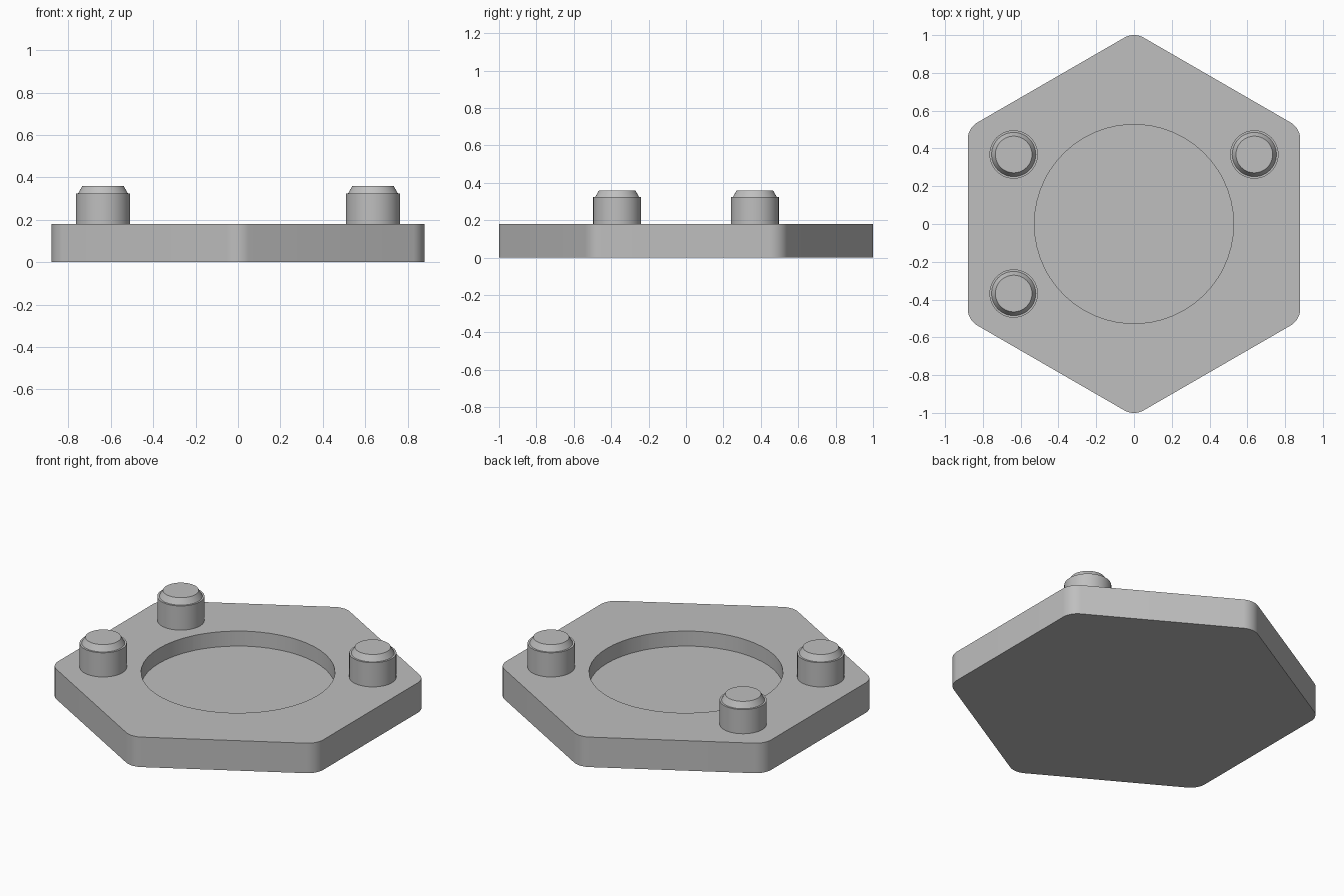
import bpy, bmesh, math

if "Cube" in bpy.data.objects:
    bpy.data.objects.remove(bpy.data.objects["Cube"])

grey = bpy.data.materials.new("light_grey")
grey.diffuse_color = (0.52, 0.52, 0.52, 1)
grey.use_nodes = True
grey.node_tree.nodes["Principled BSDF"].inputs["Base Color"].default_value = grey.diffuse_color


def finish(bm, name):
    bmesh.ops.recalc_face_normals(bm, faces=bm.faces)
    mesh = bpy.data.meshes.new(name)
    bm.to_mesh(mesh)
    bm.free()
    mesh.materials.append(grey)
    obj = bpy.data.objects.new(name, mesh)
    bpy.context.collection.objects.link(obj)
    bpy.ops.object.select_all(action='DESELECT')
    obj.select_set(True)
    bpy.context.view_layer.objects.active = obj
    return obj


def ring(bm, r, z, n, cx=0, cy=0):
    return [bm.verts.new((cx + r * math.cos(2 * math.pi * i / n),
                          cy + r * math.sin(2 * math.pi * i / n), z)) for i in range(n)]


def bridge(bm, a, b):
    n = len(a)
    for i in range(n):
        j = (i + 1) % n
        bm.faces.new((a[i], a[j], b[j], b[i]))


def lathe(name, profile, n, cx, cy):
    bm = bmesh.new()
    rings = [ring(bm, r, z, n, cx, cy) for r, z in profile]
    for a, b in zip(rings, rings[1:]):
        bridge(bm, a, b)
    bm.faces.new(rings[0])
    bm.faces.new(rings[-1])
    return finish(bm, name)


# Hexagonal plate with rounded corners
APOTHEM, FILLET, THICK = 0.88, 0.103, 0.18
STEPS = 10
centre_dist = (APOTHEM - FILLET) / math.cos(math.pi / 6)
outline = []
for k in range(6):
    mid = math.pi / 6 + k * math.pi / 3
    for s in range(STEPS + 1):
        a = mid + (s / STEPS - 0.5) * math.pi / 3
        outline.append((centre_dist * math.cos(mid) + FILLET * math.cos(a),
                        centre_dist * math.sin(mid) + FILLET * math.sin(a)))

bm = bmesh.new()
bottom = [bm.verts.new((x, y, 0)) for x, y in outline]
top = [bm.verts.new((x, y, THICK)) for x, y in outline]
bm.faces.new(bottom)
bridge(bm, bottom, top)

# Round recess: rim vertices follow the outline's directions
R, FLOOR = 0.527, 0.09
rim, floor = [], []
N = len(outline)
SUB = 8  # extra rim points along each straight side
sides = []
for i in range(N):
    a0 = math.atan2(outline[i][1], outline[i][0])
    a1 = math.atan2(outline[(i + 1) % N][1], outline[(i + 1) % N][0])
    span = (a1 - a0) % (2 * math.pi)
    count = SUB if i % (STEPS + 1) == STEPS else 1
    start = len(rim)
    for s in range(count):
        a = a0 + span * s / count
        x, y = R * math.cos(a), R * math.sin(a)
        rim.append(bm.verts.new((x, y, THICK)))
        floor.append(bm.verts.new((x, y, FLOOR)))
    sides.append((start, count))
for i, (start, count) in enumerate(sides):
    arc = [rim[(start + s) % len(rim)] for s in range(count + 1)]
    bm.faces.new([top[i], top[(i + 1) % N]] + arc[::-1])
bridge(bm, rim, floor)
bm.faces.new(floor)
finish(bm, "plate")
bpy.ops.object.shade_smooth_by_angle(angle=math.radians(30))

# Three locating pins with a small shoulder and a chamfered tip
PIN = [(0.128, THICK - 0.01), (0.128, 0.325), (0.117, 0.325), (0.097, 0.36)]
for name, x, y in (("pin_back_left", -0.637, 0.368),
                   ("pin_back_right", 0.637, 0.368),
                   ("pin_front_left", -0.637, -0.368)):
    lathe(name, PIN, 64, x, y)
    bpy.ops.object.shade_smooth_by_angle(angle=math.radians(25))
